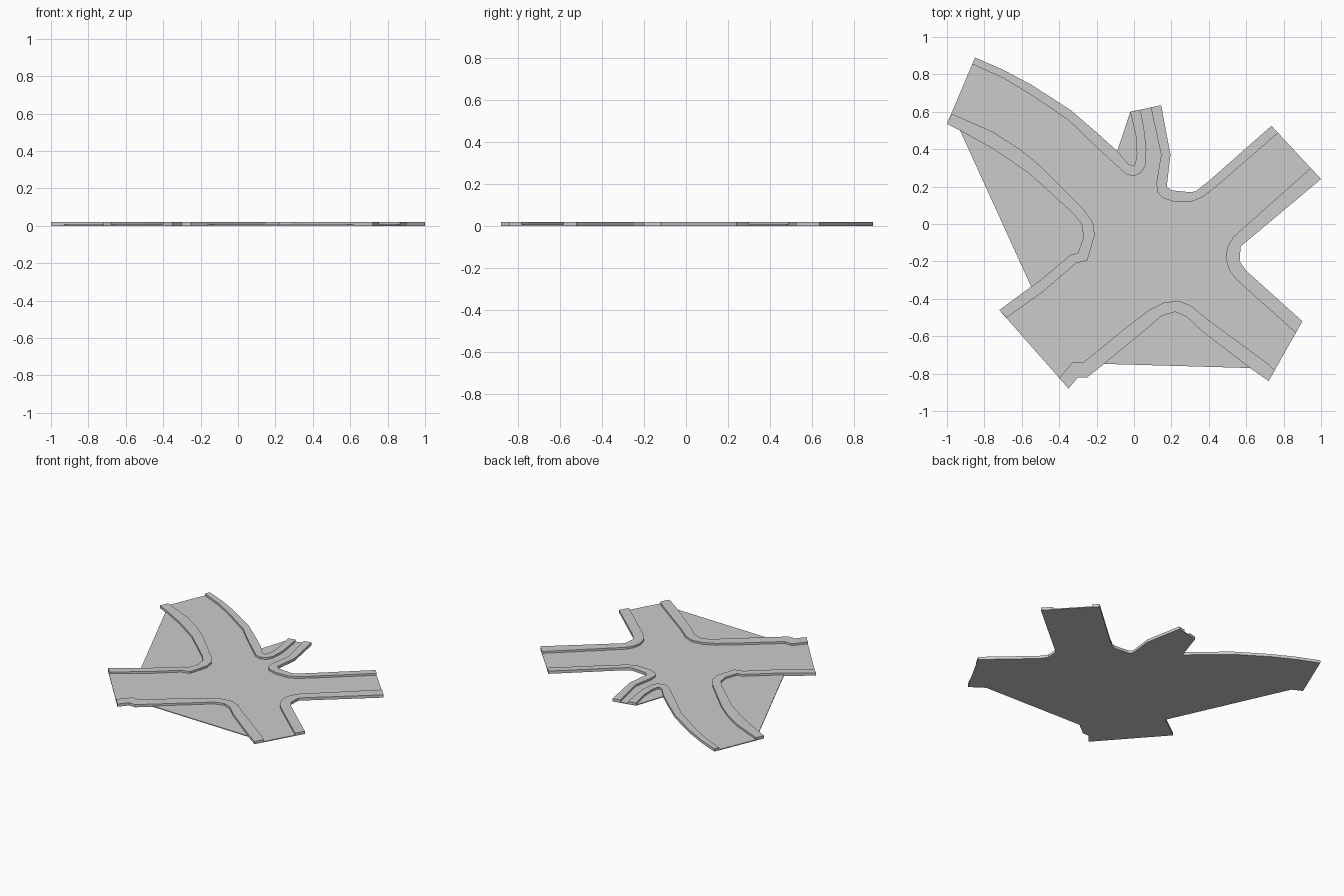
import bpy, bmesh

if "Cube" in bpy.data.objects:
    bpy.data.objects.remove(bpy.data.objects["Cube"])

ROAD_TOP = 0.006
WALK_TOP = 0.02


def prism(name, outline, z0, z1):
    """Flat outline extruded between two heights."""
    bm = bmesh.new()
    face = bm.faces.new([bm.verts.new((x, y, z0)) for x, y in outline])
    ext = bmesh.ops.extrude_face_region(bm, geom=[face], use_keep_orig=True)
    for v in ext["geom"]:
        if isinstance(v, bmesh.types.BMVert):
            v.co.z = z1
    bmesh.ops.recalc_face_normals(bm, faces=bm.faces)
    mesh = bpy.data.meshes.new(name)
    bm.to_mesh(mesh)
    bm.free()
    obj = bpy.data.objects.new(name, mesh)
    bpy.context.collection.objects.link(obj)
    return obj


# Back edges of the pavements (away from the road), in clockwise order
west_back = [(-.72, -.46), (-.55, -.335), (-.5, -.3), (-.34, -.165), (-.3, -.155),
             (-.27, -.07), (-.28, 0), (-.33, .06), (-.56, .27), (-.75, .40),
             (-.93, .5), (-1, .535)]
north_back = [(-.85, .89), (-.7, .825), (-.55, .745), (-.34, .61), (-.2, .49),
              (-.09, .39), (-.03, .32), (0, .31), (.01, .34), (.015, .38),
              (.01, .47), (-.02, .6)]
northeast_back = [(.145, .635), (.195, .37), (.175, .2), (.2, .18), (.3, .17),
                  (.33, .175), (.4, .23), (.735, .525)]
east_back = [(1, .24), (.57, -.12), (.565, -.2), (.6, -.25), (.9, -.52)]
south_back = [(.72, -.84), (.62, -.77), (.36, -.57), (.28, -.495), (.22, -.47),
              (.15, -.49), (.08, -.55), (-.09, -.69), (-.16, -.748),
              (-.25, -.82), (-.3, -.82), (-.35, -.88)]

# Kerb edges (facing the road), same direction
west_kerb = [(-.68, -.5), (-.49, -.365), (-.31, -.21), (-.25, -.195), (-.21, -.06),
             (-.22, .01), (-.27, .08), (-.5, .31), (-.61, .40), (-.75, .49), (-.975, .59)]
north_kerb = [(-.865, .855), (-.7, .78), (-.55, .69), (-.35, .555), (-.2, .41),
              (-.08, .3), (-.04, .265), (0, .255), (.04, .275), (.06, .31),
              (.066, .4), (.055, .5), (.035, .611)]
northeast_kerb = [(.09, .623), (.145, .37), (.12, .22), (.125, .17), (.15, .14),
                  (.21, .12), (.31, .12), (.36, .14), (.44, .2), (.77, .487)]
east_kerb = [(.945, .3), (.53, -.07), (.5, -.12), (.49, -.18), (.51, -.25),
             (.55, -.3), (.865, -.582)]
south_kerb = [(.753, -.782), (.72, -.75), (.4, -.515), (.31, -.44), (.24, -.41),
              (.16, -.42), (.08, -.46), (-.05, -.56), (-.27, -.74),
              (-.33, -.74), (-.4, -.823)]

# Road bed: follows the back edges but cuts straight across three corners
bed = (west_back[:2] + west_back[-2:] + north_back[:6] + north_back[-1:]
       + northeast_back + east_back + south_back[:2] + south_back[-4:])
prism("road_bed", bed, 0.0, ROAD_TOP)

# Raised pavements
for name, back, kerb in (
        ("west_pavement", west_back, west_kerb),
        ("north_pavement", north_back, north_kerb),
        ("northeast_pavement", northeast_back, northeast_kerb),
        ("east_pavement", east_back, east_kerb),
        ("south_pavement", south_back, south_kerb)):
    prism(name, back + kerb[::-1], ROAD_TOP / 2, WALK_TOP)
